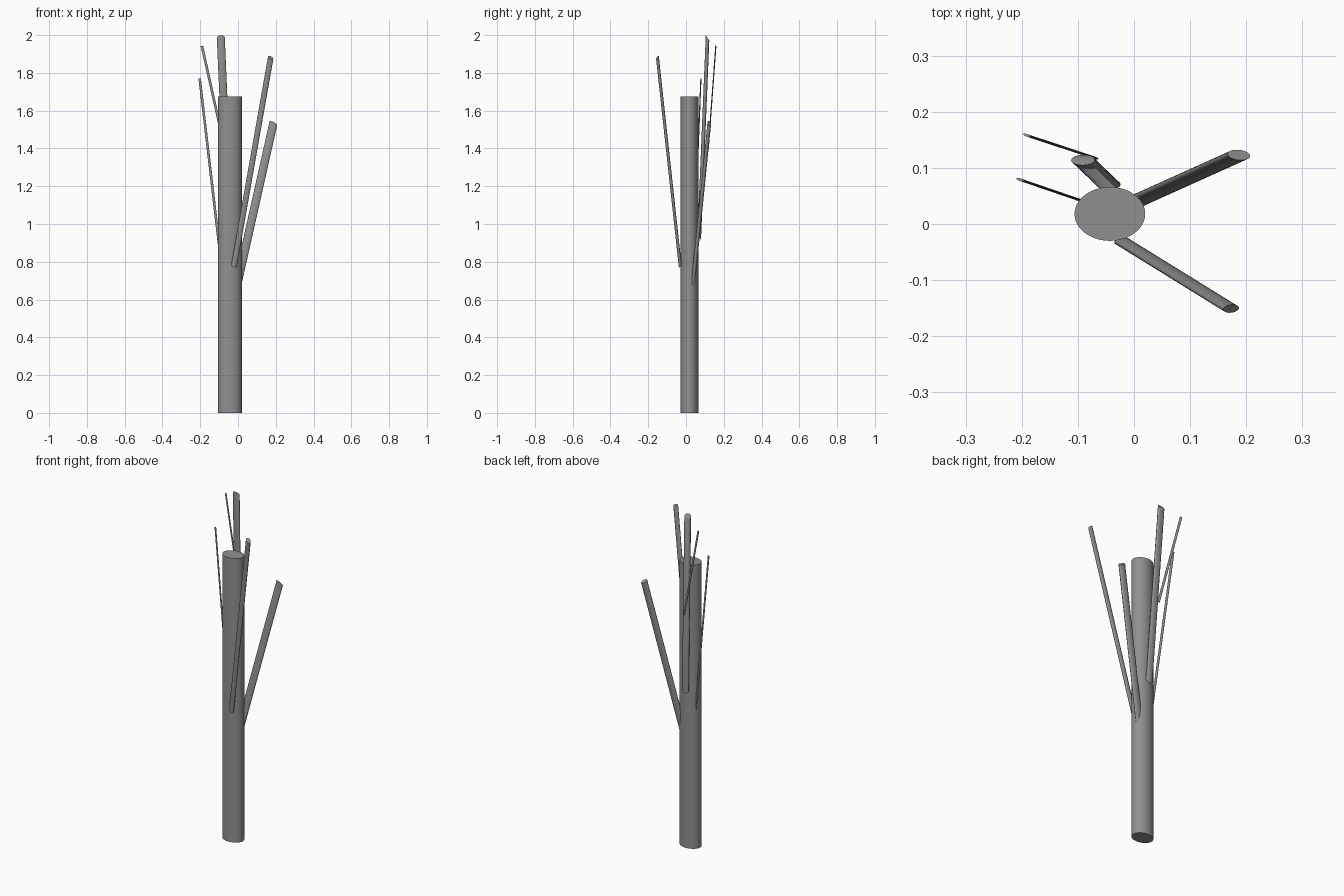
import bpy, math
from mathutils import Vector

if "Cube" in bpy.data.objects:
    bpy.data.objects.remove(bpy.data.objects["Cube"])

# Dark grey bark
bark = bpy.data.materials.new("dark_grey")
bark.diffuse_color = (0.28, 0.28, 0.28, 1)
bark.use_nodes = True
bark.node_tree.nodes["Principled BSDF"].inputs["Base Color"].default_value = bark.diffuse_color


def rod(name, start, end, ru, rv, side=(1, 0, 0), tilt=(0, 0), sides=32):
    """Capped elliptical rod; ru lies along 'side', rv across it, caps slanted by 'tilt'."""
    a, b = Vector(start), Vector(end)
    axis = (b - a).normalized()
    u = Vector(side)
    u = (u - axis * u.dot(axis)).normalized()
    v = axis.cross(u)
    ring = [u * ru * math.cos(t) + v * rv * math.sin(t)
            for t in (2 * math.pi * i / sides for i in range(sides))]
    ring = [p + axis * (tilt[0] * p.x + tilt[1] * p.y) for p in ring]
    verts = [a + p for p in ring] + [b + p for p in ring]
    faces = [(i, (i + 1) % sides, sides + (i + 1) % sides, sides + i) for i in range(sides)]
    faces += [tuple(reversed(range(sides))), tuple(range(sides, 2 * sides))]
    mesh = bpy.data.meshes.new(name)
    mesh.from_pydata(verts, [], faces)
    mesh.materials.append(bark)
    obj = bpy.data.objects.new(name, mesh)
    bpy.context.collection.objects.link(obj)
    bpy.context.view_layer.objects.active = obj
    obj.select_set(True)
    return obj


# Trunk
rod("trunk", (-0.043, 0.018, 0), (-0.043, 0.018, 1.675), 0.063, 0.048, sides=48)

# Main branches, their caps slanted away from the trunk
rod("front_branch", (-0.021, -0.031, 0.78), (0.173, -0.151, 1.880), 0.015, 0.008, tilt=(-0.3, 0.9))
rod("right_branch", (-0.013, 0.033, 0.64), (0.187, 0.123, 1.532), 0.022, 0.010, tilt=(-0.3, -0.7))
rod("back_branch", (-0.045, 0.070, 0.930), (-0.091, 0.114, 1.985), 0.021, 0.010, tilt=(0, -1.4))

# Thin flattened twigs
twig_side = (0.95, -0.32, 0)
rod("upper_twig", (-0.070, 0.118, 1.40), (-0.191, 0.158, 1.943), 0.007, 0.0023, twig_side)
rod("lower_twig", (-0.092, 0.041, 0.82), (-0.203, 0.079, 1.77), 0.007, 0.0023, twig_side)

bpy.ops.object.shade_smooth_by_angle(angle=math.radians(40))
